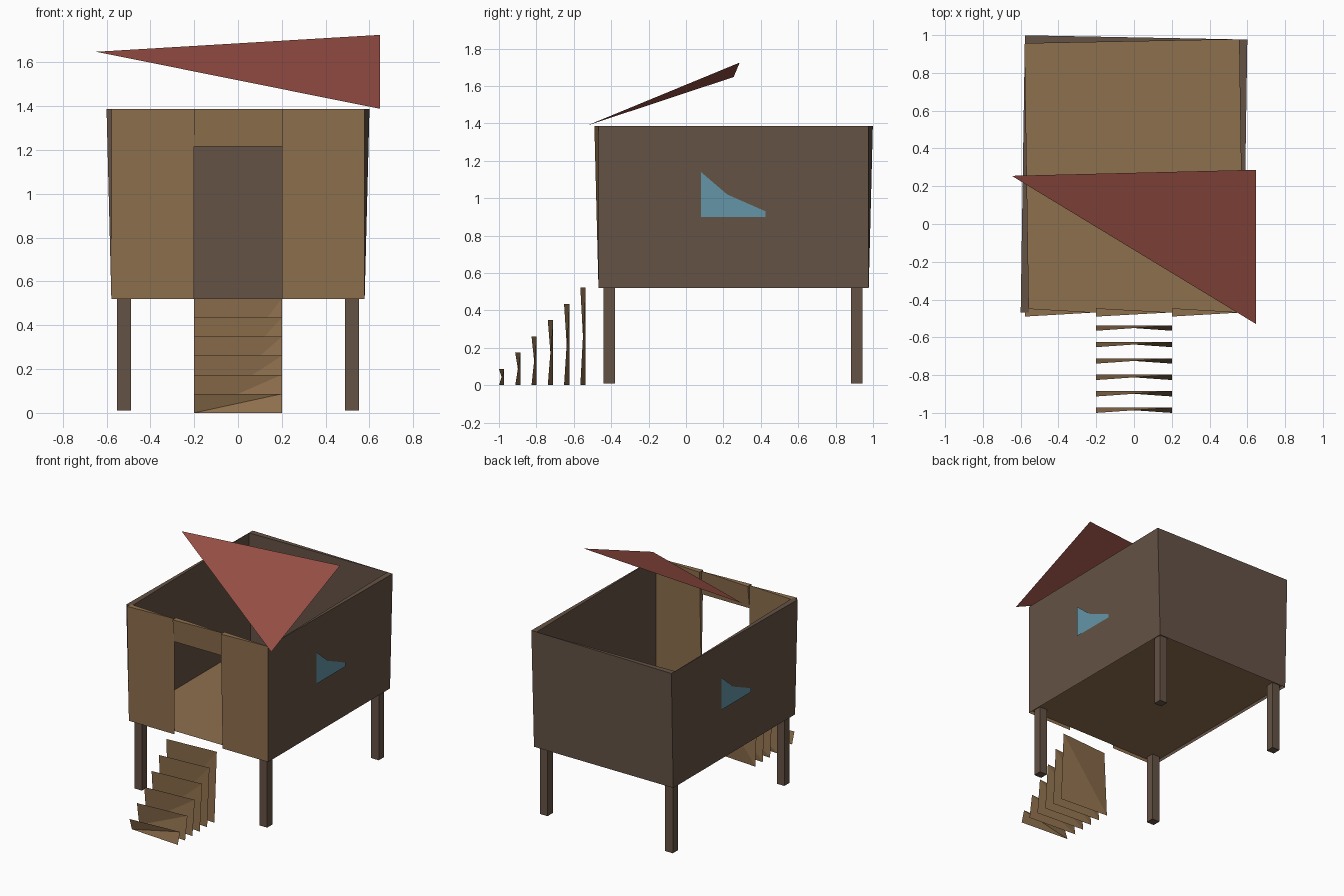
import bpy
from mathutils import Vector

if "Cube" in bpy.data.objects:
    bpy.data.objects.remove(bpy.data.objects["Cube"])


def material(name, rgb):
    m = bpy.data.materials.new(name)
    m.diffuse_color = (*rgb, 1)
    m.use_nodes = True
    m.node_tree.nodes["Principled BSDF"].inputs["Base Color"].default_value = m.diffuse_color
    return m


TAN = material("light_wood", (0.27, 0.16, 0.075))
DARK = material("dark_wood", (0.13, 0.085, 0.06))
RED = material("roof_red", (0.32, 0.08, 0.06))
BLUE = material("window_blue", (0.13, 0.30, 0.38))


def mesh(name, verts, faces, mat):
    me = bpy.data.meshes.new(name)
    me.from_pydata(verts, [], faces)
    ob = bpy.data.objects.new(name, me)
    bpy.context.collection.objects.link(ob)
    me.materials.append(mat)
    return ob


def box(name, centre, size, mat):
    bpy.ops.mesh.primitive_cube_add(size=1, location=centre)
    ob = bpy.context.object
    ob.name, ob.scale = name, size
    ob.data.materials.append(mat)


def wall(name, start, end, z0, z1, half, mat):
    """Board: sharp lower edge, top thick at the start and thin at the end."""
    a, b = Vector((*start, 0)), Vector((*end, 0))
    d = (b - a).normalized()
    n = Vector((d.y, -d.x, 0)) * half
    up0, up1 = Vector((0, 0, z0)), Vector((0, 0, z1))
    verts = [a + up0, b + up0, a + n + up1, a - n + up1, b + up1]
    mesh(name, verts, [(0, 1, 4, 2), (1, 0, 3, 4), (2, 4, 3), (0, 2, 3)], mat)


Z0, Z1, X, YF, YB = 0.52, 1.387, 0.578, -0.468, 0.977

# Side and back walls
wall("right_wall", (X, YB), (X, YF), Z0, Z1, 0.022, DARK)
wall("left_wall", (-X, YF), (-X, YB), Z0, Z1, 0.022, DARK)
wall("back_wall", (-X, YB), (X, YB), Z0, Z1, 0.022, DARK)

# Front panels and lintel around the doorway
wall("front_panel_left", (-X, YF), (-0.2, YF), Z0, Z1, 0.022, TAN)
wall("front_panel_right", (0.2, YF), (X, YF), Z0, Z1, 0.022, TAN)
wall("door_lintel", (-0.2, YF), (0.2, YF), 1.215, Z1, 0.022, TAN)

# Floor sheet
mesh("floor", [(-X, YF, 0.545), (X, YF, 0.545), (X, YB, 0.545), (-X, YB, 0.545)],
     [(0, 1, 2, 3)], TAN)

# Stilts
for sx, side in ((-1, "left"), (1, "right")):
    for y, end in ((-0.41, "front"), (0.913, "back")):
        box(f"{end}_{side}_stilt", (sx * 0.52, y, 0.275), (0.063, 0.063, 0.53), DARK)

# Steps: thin warped boards folded along a diagonal
for i in range(6):
    f = -1.0 + i * 0.087
    b, h = f + 0.028, 0.087 * (i + 1)
    mesh(f"step_{i + 1}", [(-0.2, b, 0), (0.2, f, 0), (0.2, b, h), (-0.2, f, h)],
         [(0, 1, 2), (0, 2, 3)], TAN)

# Windows: one on each side, turned half way round about the hut centre
outline = [(0.08, 0.9), (0.425, 0.9), (0.425, 0.93), (0.22, 1.02), (0.08, 1.14)]
for s, side in ((1, "right"), (-1, "left")):
    verts = [(s * 0.594, y if s > 0 else 0.505 - y, z) for y, z in outline]
    mesh(f"{side}_window", verts, [(0, 1, 2, 3, 4)], BLUE)

# Roof sheet
mesh("roof", [(-0.647, 0.255, 1.648), (0.647, -0.53, 1.388), (0.647, 0.287, 1.725)],
     [(0, 1, 2)], RED)
